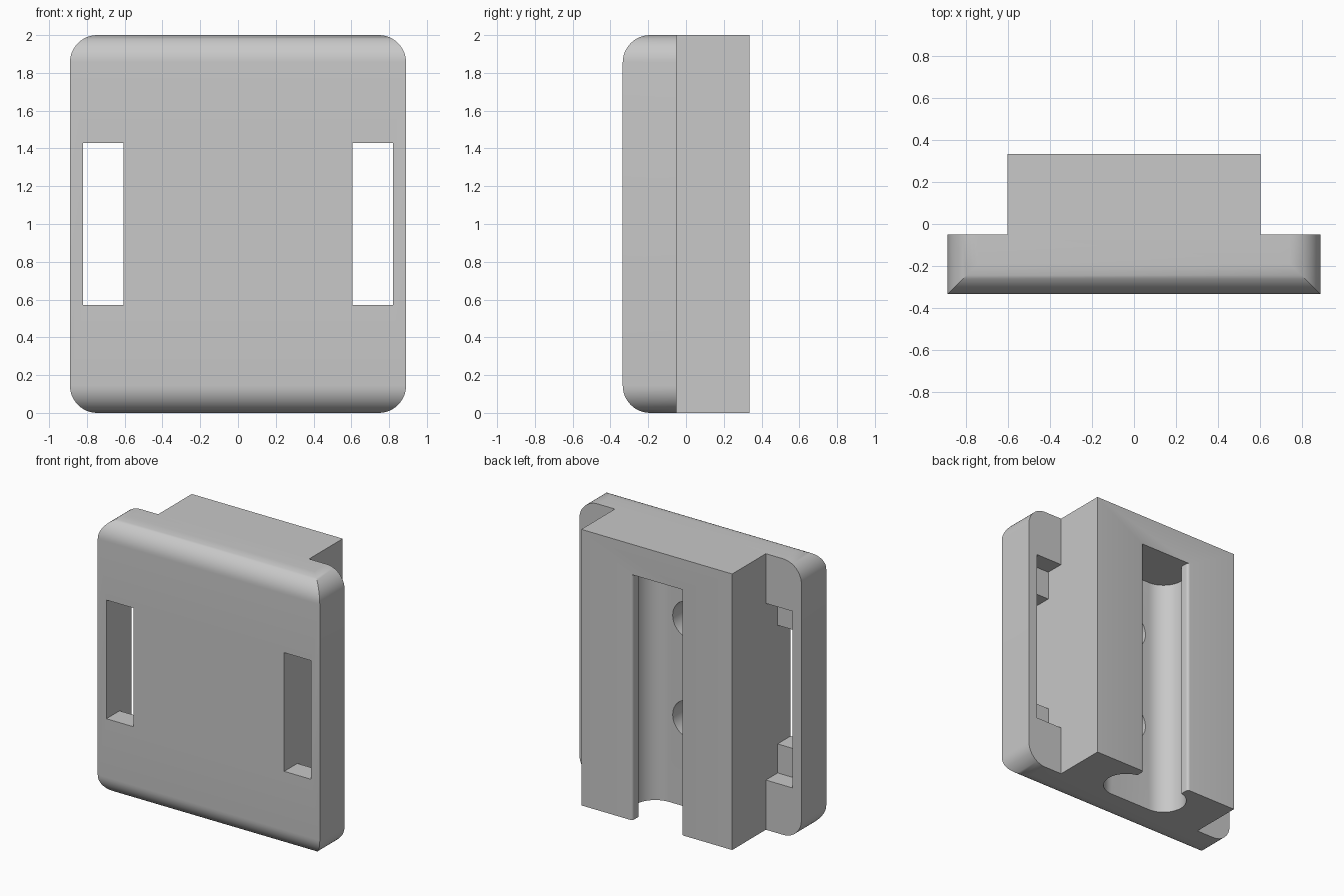
import bpy, bmesh
from math import acos, cos, sin, pi
from mathutils import Vector

default = bpy.data.objects.get("Cube")
if default:
    bpy.data.objects.remove(default, do_unlink=True)

HALF_W, BLOCK_W, H = 0.89, 0.605, 2.0
FRONT, STEP, BACK = -0.335, -0.05, 0.335

grey = bpy.data.materials.new("light grey")
grey.use_nodes = True
colour = (0.58, 0.58, 0.58, 1.0)
grey.diffuse_color = colour
grey.node_tree.nodes["Principled BSDF"].inputs["Base Color"].default_value = colour


def arc(cx, cy, r, start, end, n):
    return [(cx + r * cos(start + (end - start) * i / n),
             cy + r * sin(start + (end - start) * i / n)) for i in range(n + 1)]


def finish(name, bm):
    bmesh.ops.recalc_face_normals(bm, faces=bm.faces[:])
    mesh = bpy.data.meshes.new(name)
    bm.to_mesh(mesh)
    bm.free()
    mesh.materials.append(grey)
    obj = bpy.data.objects.new(name, mesh)
    bpy.context.scene.collection.objects.link(obj)
    return obj


def prism(points, direction):
    """Closed outline of 3D points, extruded along a direction."""
    bm = bmesh.new()
    face = bm.faces.new([bm.verts.new(p) for p in points])
    ext = bmesh.ops.extrude_face_region(bm, geom=[face], use_keep_orig=True)
    moved = [v for v in ext["geom"] if isinstance(v, bmesh.types.BMVert)]
    bmesh.ops.translate(bm, verts=moved, vec=Vector(direction))
    return bm


def mirrored(half):
    return half + [(-x, y) for x, y in reversed(half)]


def box(name, x0, x1, y0, y1, z0, z1):
    base = [(x0, y0, z0), (x1, y0, z0), (x1, y1, z0), (x0, y1, z0)]
    return finish(name, prism(base, (0, 0, z1 - z0)))


# Body: stepped cross-section, plate corners rounded
half = [(HALF_W, FRONT), (HALF_W, STEP), (BLOCK_W, STEP), (BLOCK_W, BACK)]
bm = prism([(x, y, 0) for x, y in mirrored(half)], (0, 0, H))
corners = [e for e in bm.edges
           if all(abs(v.co.x) > HALF_W - 0.01 for v in e.verts)
           and abs(e.verts[0].co.z - e.verts[1].co.z) < 0.01]
bmesh.ops.recalc_face_normals(bm, faces=bm.faces[:])
bmesh.ops.bevel(bm, geom=corners, offset=0.145, offset_type='OFFSET',
                segments=12, profile=0.5, affect='EDGES')
body = finish("mount_body", bm)

cutters = []

# Strap slots with a longer recess on the back of the plate
for side in (-1, 1):
    x0, x1 = sorted((side * BLOCK_W, side * 0.82))
    cutters.append(box("strap_recess_cutter", x0, x1, -0.185, 0.1, 0.36, 1.64))
    cutters.append(box("strap_slot_cutter", x0, x1, -0.5, -0.1, 0.57, 1.43))

# Undercut channel, open at the bottom, with rounded lips
r, cx, cy, neck = 0.155, 0.165, 0.115, 0.195
half = [(neck + 0.02, BACK + 0.1)]
half += arc(neck + 0.02, BACK - 0.02, 0.02, pi / 2, pi, 5)
half += arc(cx, cy, r, acos((neck - cx) / r), -pi / 2, 24)
channel = prism([(x, y, -0.1) for x, y in mirrored(half)], (0, 0, 1.88))
cutters.append(finish("channel_cutter", channel))

# Two blind round holes in the channel floor
for z in (0.64, 1.36):
    ring = [(x, 0.08, h) for x, h in arc(0, z, 0.135, 0, 2 * pi, 40)[:-1]]
    cutters.append(finish("hole_cutter", prism(ring, (0, -0.3, 0))))

bpy.ops.object.select_all(action='DESELECT')
body.select_set(True)
bpy.context.view_layer.objects.active = body
for cutter in cutters:
    cutter.hide_render = True
    mod = body.modifiers.new("cut", 'BOOLEAN')
    mod.operation = 'DIFFERENCE'
    mod.solver = 'EXACT'
    mod.object = cutter
    bpy.ops.object.modifier_apply(modifier=mod.name)
    bpy.data.objects.remove(cutter, do_unlink=True)

bpy.ops.object.shade_smooth_by_angle(angle=pi / 6)
